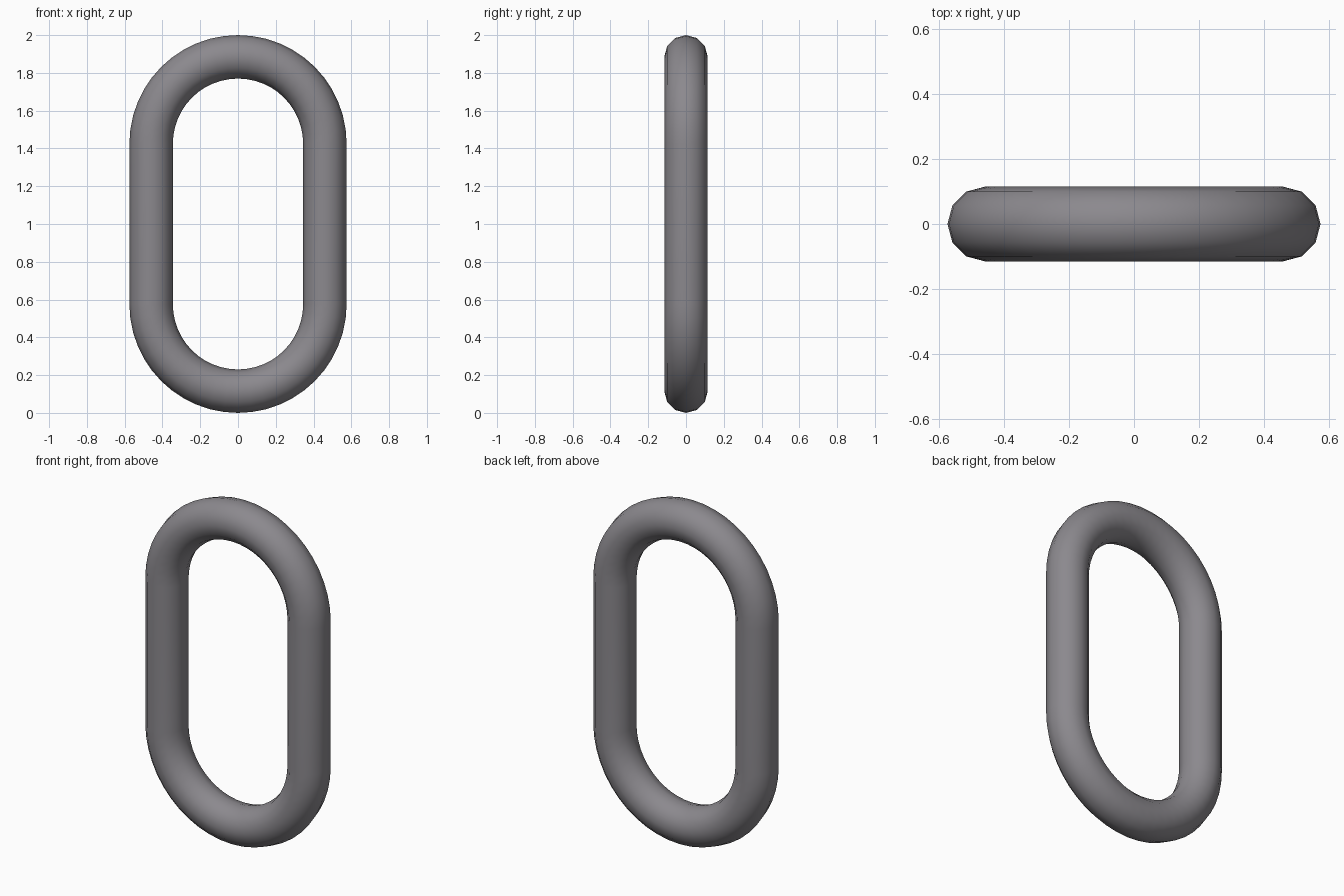
import bpy, bmesh
from math import sin, cos, pi

if "Cube" in bpy.data.objects:
    bpy.data.objects.remove(bpy.data.objects["Cube"])

PATH_R = 0.46      # radius of the end bends
TUBE_R = 0.115     # radius of the bar
SIDES = 12         # sides of the bar section
BEND_STEPS = 24    # segments in each half-circle bend
LOW_Z, HIGH_Z = PATH_R + TUBE_R, 2 - PATH_R - TUBE_R

# Stadium path: bend angle and bend centre height for each ring
stations = [(pi * (half + i / BEND_STEPS), z)
            for half, z in enumerate((HIGH_Z, LOW_Z))
            for i in range(BEND_STEPS + 1)]

# Sweep the round section along the closed path
bm = bmesh.new()
rings = []
for a, zc in stations:
    ring = []
    for k in range(SIDES):
        t = 2 * pi * k / SIDES
        r = PATH_R + TUBE_R * cos(t)
        ring.append(bm.verts.new((r * cos(a), TUBE_R * sin(t), zc + r * sin(a))))
    rings.append(ring)
for i, ring in enumerate(rings):
    nxt = rings[(i + 1) % len(rings)]
    for k in range(SIDES):
        j = (k + 1) % SIDES
        bm.faces.new((ring[k], ring[j], nxt[j], nxt[k])).smooth = True
bmesh.ops.recalc_face_normals(bm, faces=bm.faces[:])

mesh = bpy.data.meshes.new("chain_link")
bm.to_mesh(mesh)
bm.free()
link = bpy.data.objects.new("chain_link", mesh)
bpy.context.collection.objects.link(link)

# Dark steel colour
steel = bpy.data.materials.new("dark_steel")
steel.diffuse_color = (0.26, 0.25, 0.27, 1)
steel.use_nodes = True
steel.node_tree.nodes["Principled BSDF"].inputs["Base Color"].default_value = steel.diffuse_color
mesh.materials.append(steel)
